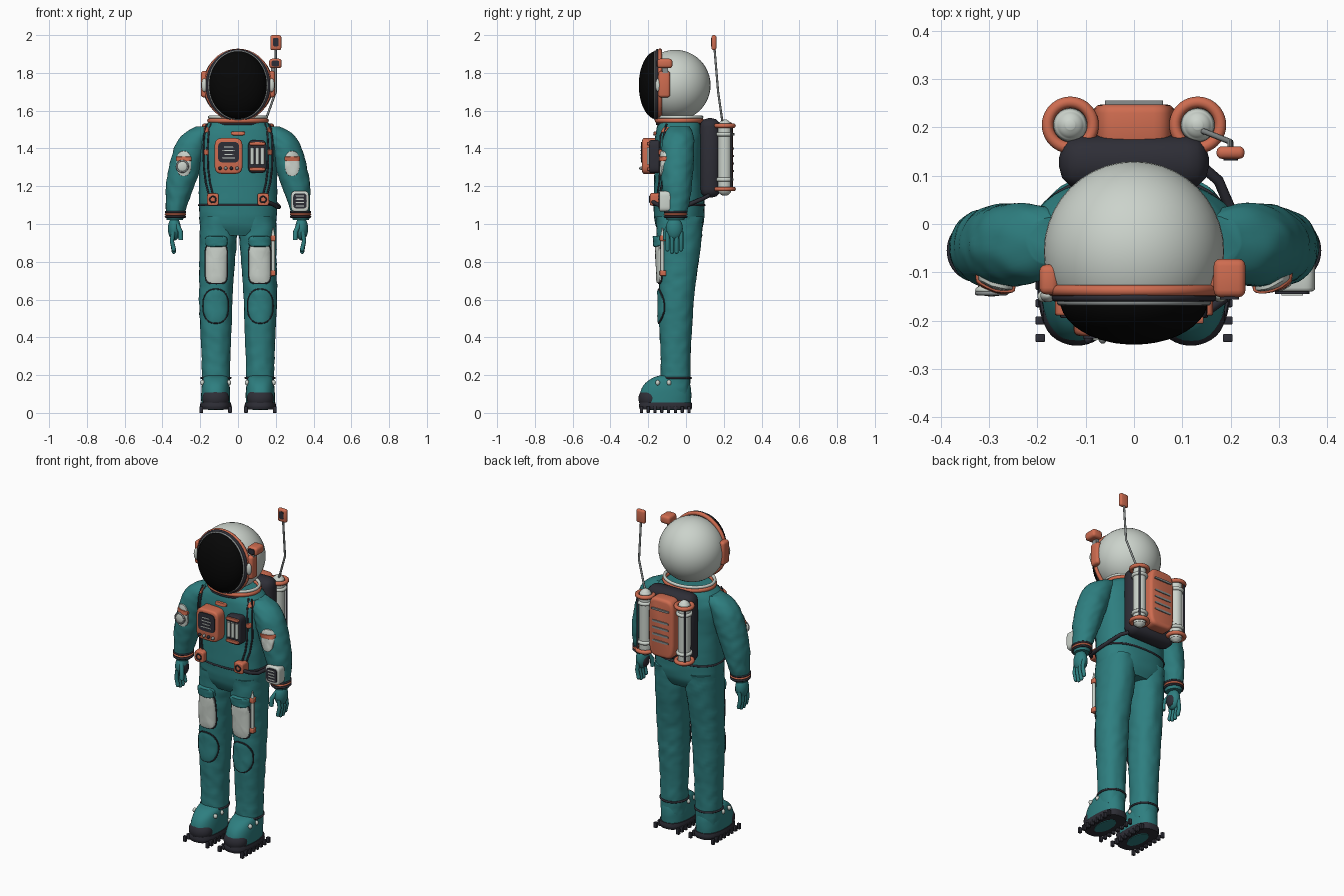
import bpy, bmesh, math
from mathutils import Matrix, Vector, noise
from mathutils.bvhtree import BVHTree

if "Cube" in bpy.data.objects:
    bpy.data.objects.remove(bpy.data.objects["Cube"])

def material(name, colour):
    m = bpy.data.materials.new(name)
    m.use_nodes = True
    m.diffuse_color = (*colour, 1)
    m.node_tree.nodes["Principled BSDF"].inputs["Base Color"].default_value = (*colour, 1)
    return m

TEAL = material("teal fabric", (.027, .21, .215))
WHITE = material("off white", (.6, .65, .6))
ORANGE = material("coral orange", (.62, .15, .08))
DARK = material("charcoal", (.027, .027, .037))
BLACK = material("visor black", (.002, .002, .002))
GREY = material("mid grey", (.25, .27, .27))

def finish(name, bm, mat, bevel=0):
    """Bevel hard edges, smooth by angle and link the object."""
    bmesh.ops.recalc_face_normals(bm, faces=bm.faces)
    if bevel:
        hard = [e for e in bm.edges if e.calc_face_angle(0) > 1]
        bmesh.ops.bevel(bm, geom=hard, offset=bevel, segments=3, profile=.5, affect='EDGES')
    for f in bm.faces:
        f.smooth = True
    for e in bm.edges:
        e.smooth = e.calc_face_angle(0) < .7
    mesh = bpy.data.meshes.new(name)
    bm.to_mesh(mesh)
    bm.free()
    mesh.materials.append(mat)
    bpy.context.scene.collection.objects.link(bpy.data.objects.new(name, mesh))
    return mesh

def ball(name, loc, radii, mat):
    bm = bmesh.new()
    placed = Matrix.LocRotScale(Vector(loc), None, Vector(radii))
    bmesh.ops.create_uvsphere(bm, u_segments=40, v_segments=24, radius=1, matrix=placed)
    finish(name, bm, mat)

def box(name, loc, size, mat, bevel=0):
    bm = bmesh.new()
    bmesh.ops.create_cube(bm, size=1, matrix=Matrix.LocRotScale(Vector(loc), None, Vector(size)))
    finish(name, bm, mat, bevel)

def outline(x, z, w, h, power=2, count=40):
    """Rounded rectangle or ellipse as a list of 2D points."""
    waves = [(math.cos(math.tau * i / count), math.sin(math.tau * i / count)) for i in range(count)]
    return [(x + w / 2 * math.copysign(abs(c) ** (2 / power), c),
             z + h / 2 * math.copysign(abs(s) ** (2 / power), s)) for c, s in waves]

def skin(name, rings, mat, bevel=0):
    """Closed surface over a stack of point rings."""
    bm = bmesh.new()
    rows = [[bm.verts.new(co) for co in r] for r in rings]
    for a, b in zip(rows, rows[1:]):
        for i in range(len(a)):
            bm.faces.new((a[i - 1], a[i], b[i], b[i - 1]))
    bm.faces.new(rows[0])
    bm.faces.new(rows[-1])
    return finish(name, bm, mat, bevel)

def plate(name, x, z, w, h, y0, y1, mat, bevel=0):
    """Rounded panel in the xz plane between y0 and y1."""
    skin(name, [[(px, y, pz) for px, pz in outline(x, z, w, h, 5)] for y in (y0, y1)], mat, bevel)

def tube(name, pts, radius, mat, cyclic=False):
    curve = bpy.data.curves.new(name, 'CURVE')
    curve.dimensions, curve.bevel_depth, curve.bevel_resolution = '3D', radius, 3
    curve.use_fill_caps = True
    spline = curve.splines.new('POLY')
    spline.points.add(len(pts) - 1)
    for p, co in zip(spline.points, pts):
        p.co = (*co, 1)
    spline.use_cyclic_u = cyclic
    temp = bpy.data.objects.new(name, curve)
    bm = bmesh.new()
    bm.from_mesh(temp.to_mesh())
    temp.to_mesh_clear()
    bpy.data.objects.remove(temp)
    finish(name, bm, mat)

def ring(name, loc, rx, ry, radius, mat, upright=False):
    x, y, z = loc
    tube(name, [(x + a, y, z + b) if upright else (x + a, y + b, z)
                for a, b in outline(0, 0, 2 * rx, 2 * ry)], radius, mat, True)

def loft(name, sections, mat, power=2, folds=0, side=1, steps=8):
    """Smooth body through (z, cx, cy, rx, ry) sections; returns a ray-cast tree."""
    rows, last = [], len(sections) - 1
    for i in range(last):
        a, b, c, d = [Vector(sections[min(max(i + k, 0), last)]) for k in (-1, 0, 1, 2)]
        for t in [k / steps for k in range(steps + (i == last - 1))]:
            rows.append(b + .5 * t * (c - a + t * (2 * a - 5 * b + 4 * c - d + t * (3 * (b - c) + d - a))))
    rings = []
    for z, cx, cy, rx, ry in rows:
        crease = [(a, b, 1 + folds * noise.noise(Vector((a * 2 + side * 3, b * 2, z * 26 + a * side))))
                  for a, b in outline(0, 0, 2, 2, power)]
        rings.append([(side * (cx + rx * a * k), cy + ry * b * k, z) for a, b, k in crease])
    mesh = skin(name, rings, mat)
    return BVHTree.FromPolygons([v.co for v in mesh.vertices], [p.vertices for p in mesh.polygons])

def drape(tree, points, lift):
    """Drop 2D points onto the front of a body."""
    hits = [(x, z, tree.ray_cast(Vector((x, -1, z)), Vector((0, 1, 0)))[0]) for x, z in points]
    return [(x, (hit.y if hit else -.1) - lift, z) for x, z, hit in hits]

def patch(name, tree, x, z, w, h, mat, lift=.008, power=4, rim=None):
    """Sewn panel that follows the front of a body."""
    layers = ((.3, lift), (.6, lift), (.85, lift), (.97, lift * .8), (1, -.008))
    skin(name, [drape(tree, outline(x, z, w * k, h * k, power), out) for k, out in layers], mat)
    if rim:
        tube(name + "_seam", drape(tree, outline(x, z, w, h, power), .003), .004, rim, True)

# Suit torso and belt
torso = loft("torso", [(.94, 0, -.035, .17, .1), (1, 0, -.035, .2, .128), (1.1, 0, -.037, .207, .135),
                       (1.28, 0, -.037, .208, .13), (1.43, 0, -.036, .22, .13), (1.5, 0, -.035, .195, .122),
                       (1.545, 0, -.035, .145, .11)], TEAL, 2.4, .015)
tube("belt", [(x, y, 1.1) for x, y in outline(0, -.037, .414, .27, 2.4)], .006, DARK, True)
for label, s in (("left_", 1), ("right_", -1)):
    # Legs, with thigh pockets and knee pads
    leg = loft(label + "leg", [(.1, .117, -.055, .07, .075), (.19, .117, -.055, .074, .078),
                               (.32, .117, -.055, .077, .079), (.46, .117, -.054, .083, .087),
                               (.6, .118, -.05, .088, .091), (.75, .113, -.043, .092, .102),
                               (.9, .106, -.036, .098, .116), (1.04, .102, -.035, .1, .125)], TEAL, 2.2, .05, s)
    patch(label + "thigh_pocket", leg, s * .115, .79, .118, .21, WHITE, .014, 5, DARK)
    patch(label + "pocket_flap", leg, s * .115, .908, .12, .06, TEAL, .022)
    patch(label + "knee_pad", leg, s * .118, .565, .135, .18, TEAL, .01, 2.4, DARK)
    ring(label + "ankle_band", (s * .117, -.055, .185), .077, .08, .006, DARK)
    # Boots
    loft(label + "boot", [(.045, .118, -.108, .076, .134), (.1, .118, -.108, .077, .136), (.15, .118, -.1, .073, .122),
                          (.185, .118, -.085, .066, .092), (.2, .118, -.07, .05, .06)], TEAL, 2.3, .01, s)
    ball(label + "toe_cap", (s * .118, -.19, .076), (.071, .062, .06), DARK)
    loft(label + "sole", [(.018, .118, -.108, .078, .136), (.035, .118, -.108, .083, .141),
                          (.056, .118, -.108, .08, .138)], DARK, 2.6, 0, s)
    loft(label + "sole_pad", [(.014, .118, -.108, .04, .08), (.03, .118, -.108, .04, .08)], TEAL, 2, 0, s)
    for edge in (-1, 1):
        for i in range(8):
            box(label + "tread", (s * .118 + edge * .076, -.236 + i * .036, .017), (.02, .017, .034), DARK, .003)
        for y in (-.15, -.09):
            ball(label + "boot_stud", (s * .118 + edge * .07, y, .16), (.012, .012, .014), WHITE)
    # Arms and shoulder patches
    arm = loft(label + "arm", [(1.02, .334, -.056, .042, .046), (1.06, .331, -.055, .05, .058),
                               (1.12, .322, -.05, .06, .07), (1.22, .302, -.048, .078, .08),
                               (1.32, .275, -.045, .086, .085), (1.42, .242, -.042, .088, .085),
                               (1.48, .205, -.038, .08, .075), (1.517, .17, -.035, .05, .05)], TEAL, 2, .05, s)
    patch(label + "arm_patch", arm, s * .287, 1.32, .08, .135, WHITE, .009, 2.5)
    patch(label + "arm_stripe", arm, s * .287, 1.345, .084, .026, ORANGE, .014, 6)
    # Cuffs and hands
    for z, mat in ((1.064, DARK), (1.052, ORANGE), (1.038, DARK)):
        ring(label + "cuff_band", (s * .331, -.055, z), .051, .057, .006, mat)
    ball(label + "palm", (s * .337, -.062, .975), (.034, .045, .062), TEAL)
    ball(label + "palm_grip", (s * .318, -.062, .965), (.018, .032, .04), DARK)
    for i in range(4):
        y, tip = -.098 + i * .024, .85 + .012 * abs(i - 1.5)
        tube(label + "finger", [(s * .343, y, .96), (s * .35, y, .91), (s * .34, y, tip)], .0115, TEAL)
        ball(label + "fingertip", (s * .34, y, tip), (.0115, .0115, .014), TEAL)
    tube(label + "thumb", [(s * .325, -.085, 1), (s * .305, -.108, .96), (s * .303, -.11, .915)], .013, TEAL)
    # Harness straps and belt buckles
    path = ((.155, 1.53), (.168, 1.47), (.172, 1.4), (.17, 1.3), (.16, 1.22), (.14, 1.14))
    for offset in (-.011, .011):
        tube(label + "strap", drape(torso, [(s * (x + offset), z) for x, z in path], .003), .005, DARK)
    for z in (1.5, 1.38):
        patch(label + "strap_clip", torso, s * .168, z, .024, .03, ORANGE, .01)
    plate(label + "buckle", s * .133, 1.13, .062, .066, -.13, -.19, ORANGE, .006)
    ring(label + "buckle_ring", (s * .133, -.191, 1.13), .016, .016, .004, DARK, True)
    # Helmet ear pods
    box(label + "ear_pod", (s * .176, -.115, 1.74), (.04, .062, .14), ORANGE, .014)
    ball(label + "ear_knob", (s * .178, -.148, 1.735), (.016, .014, .035), WHITE)
    # Oxygen tanks
    x, y = s * .132, .205
    profile = ((1.15, .012), (1.165, .03), (1.19, .035), (1.36, .036), (1.51, .035), (1.54, .026), (1.553, .01))
    loft(label + "tank", [(z, x, y, r, r) for z, r in profile], WHITE)
    for low, high, r, thick, mat in ((1.235, 1.475, .036, .011, WHITE), (1.185, 1.52, .047, .012, ORANGE)):
        ring(label + "tank_ring", (x, y, low), r, r, thick, mat)
        ring(label + "tank_ring", (x, y, high), r, r, thick, mat)
    tube(label + "tank_rail", [(x + s * .03, .24, 1.19), (x + s * .03, .24, 1.51)], .006, DARK)
# Right arm dial and left wrist display
ball("dial", (-.295, -.137, 1.305), (.034, .013, .034), WHITE)
ring("dial_rim", (-.295, -.143, 1.305), .03, .03, .005, GREY, True)
plate("wrist_display", .328, 1.12, .095, .11, -.08, -.14, WHITE, .008)
plate("wrist_screen", .328, 1.122, .072, .08, -.139, -.145, DARK)
# Left thigh pen
tube("pen", [(.186, -.125, .73), (.186, -.125, .93)], .01, WHITE)
loft("pen_tip", [(.93, .186, -.125, .011, .011), (.98, .186, -.125, .003, .003)], WHITE)
for z in (.74, .925):
    box("pen_holder", (.186, -.122, z), (.026, .034, .03), ORANGE, .005)
# Chest control box and repeated small details
plate("control_box", -.05, 1.36, .15, .19, -.13, -.232, ORANGE, .012)
plate("control_screen", -.05, 1.38, .112, .11, -.231, -.237, DARK)
for i in range(4):
    plate("wrist_line", .328, 1.095 + i * .018, .045, .006, -.144, -.148, WHITE)
    plate("screen_line", -.05, 1.35 + i * .019, .07 - .02 * (i % 2), .005, -.236, -.24, WHITE)
    ball("control_button", (-.095 + i * .03, -.236, 1.295), (.009, .012, .009), GREY if i % 2 else DARK)
    plate("pack_vent", 0, 1.28 + i * .04, .11, .012, .24, .253, GREY)
# Chest canisters and badge
plate("canister_panel", .102, 1.357, .1, .175, -.12, -.195, DARK, .01)
for x in (.075, .102, .129):
    tube("canister", [(x, -.197, 1.315), (x, -.197, 1.405)], .0105, WHITE)
for z in (1.425, 1.29):
    plate("canister_bar", .102, z, .085, .018, -.19, -.206, ORANGE, .003)
patch("chest_badge", torso, 0, 1.48, .075, .022, ORANGE, .012)
# Hose from the pack round the left hip
tube("hose", [(.14, .12, 1.15), (.175, .09, 1.135), (.205, .02, 1.105), (.218, -.04, 1.09), (.21, -.11, 1.09),
              (.185, -.155, 1.105), (.15, -.18, 1.12)], .011, DARK)
# Helmet, visor, collar and lamp
ball("helmet", (0, -.057, 1.735), (.187, .187, .187), WHITE)
ball("visor", (0, -.155, 1.735), (.154, .095, .181), BLACK)
ring("visor_frame", (0, -.138, 1.735), .17, .182, .012, ORANGE, True)
ring("visor_gasket", (0, -.152, 1.735), .163, .182, .009, DARK, True)
ring("visor_trim", (0, -.163, 1.735), .154, .179, .006, GREY, True)
for z, r, mat in ((1.53, .007, DARK), (1.547, .013, ORANGE), (1.566, .009, WHITE)):
    ring("collar_ring", (0, -.035, z), .15, .118, r, mat)
box("lamp", (.198, -.112, 1.85), (.066, .08, .05), ORANGE, .015)
box("lamp_bracket", (.185, -.11, 1.81), (.02, .03, .06), GREY)
plate("lamp_lens", .198, 1.85, .04, .03, -.15, -.156, DARK)
# Backpack and antenna
box("backpack", (0, .128, 1.35), (.31, .11, .42), DARK, .045)
plate("pack_cover", 0, 1.36, .17, .36, .16, .248, ORANGE, .018)
plate("pack_handle", 0, 1.475, .12, .012, .24, .256, GREY)
tube("antenna", [(.135, .195, 1.53), (.15, .19, 1.56), (.2, .17, 1.7), (.2, .15, 1.94)], .006, GREY)
box("antenna_head", (.2, .148, 1.96), (.058, .026, .08), ORANGE, .011)
plate("antenna_face", .2, 1.963, .03, .045, .14, .132, DARK)
